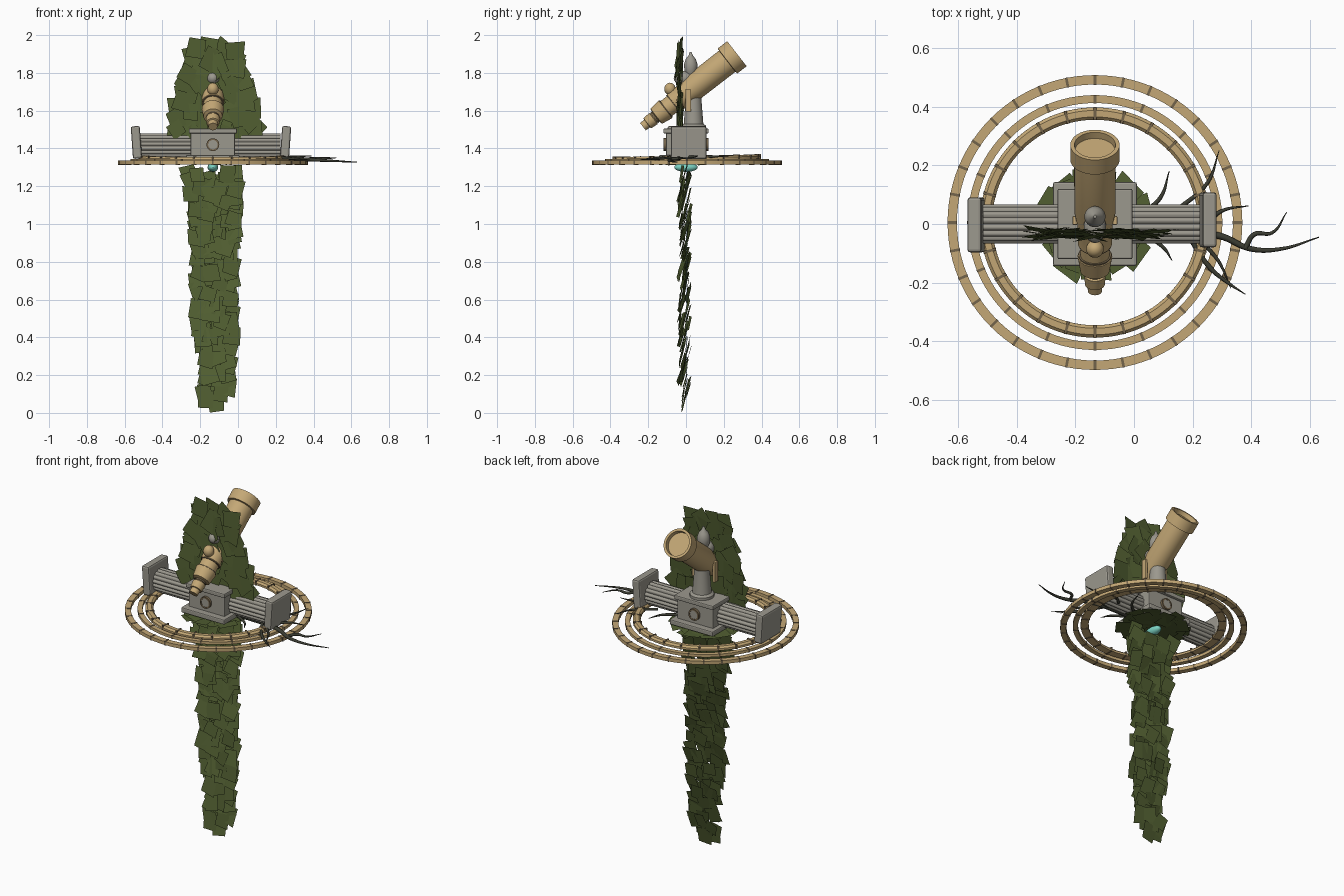
import bpy, bmesh, math, random
from mathutils import Matrix, Vector, Euler

random.seed(7)
if "Cube" in bpy.data.objects:
    bpy.data.objects.remove(bpy.data.objects["Cube"])
CX = -0.133  # main axis of the machine


def material(name, r, g, b):
    m = bpy.data.materials.new(name)
    m.use_nodes = True
    m.diffuse_color = (r, g, b, 1)
    m.node_tree.nodes["Principled BSDF"].inputs["Base Color"].default_value = (r, g, b, 1)
    return m


BRASS = material("brass", 0.55, 0.39, 0.18)
TICK = material("dark_brass", 0.17, 0.125, 0.07)
STONE = material("stone_grey", 0.33, 0.315, 0.27)
LEAF = material("leaf_green", 0.08, 0.11, 0.03)
VINE = material("vine_bark", 0.045, 0.047, 0.033)
GEM = material("aqua_gem", 0.2, 0.65, 0.55)


def finish(name, bm, mat, smooth=False, fix=True):
    if fix:
        bmesh.ops.recalc_face_normals(bm, faces=bm.faces)
    me = bpy.data.meshes.new(name)
    bm.to_mesh(me)
    bm.free()
    ob = bpy.data.objects.new(name, me)
    bpy.context.collection.objects.link(ob)
    me.materials.append(mat)
    if smooth:
        bpy.ops.object.select_all(action='DESELECT')
        ob.select_set(True)
        bpy.context.view_layer.objects.active = ob
        bpy.ops.object.shade_smooth_by_angle(angle=math.radians(35))
    return ob


def box(name, loc, size, mat, rot=(0, 0, 0), bevel=0.006):
    bm = bmesh.new()
    bmesh.ops.create_cube(bm, size=1, matrix=Matrix.LocRotScale(Vector(loc), Euler(rot), Vector(size)))
    ob = finish(name, bm, mat)
    if bevel:
        mod = ob.modifiers.new("bevel", 'BEVEL')
        mod.width, mod.segments = bevel, 2
    return ob


def lathe(name, profile, mat, matrix, segs=32, closed=False):
    # profile holds (height, radius) pairs, turned about local z
    bm = bmesh.new()
    rows = []
    for h, r in profile:
        rows.append([bm.verts.new(matrix @ Vector((r * math.cos(a), r * math.sin(a), h)))
                     for a in (math.tau * i / segs for i in range(segs))])
    if closed:
        rows.append(rows[0])
    for low, high in zip(rows, rows[1:]):
        for i in range(segs):
            j = (i + 1) % segs
            bm.faces.new((low[i], low[j], high[j], high[i]))
    if not closed:
        bm.faces.new(rows[0])
        bm.faces.new(rows[-1])
    return finish(name, bm, mat, True)


def sphere(name, loc, scale, mat):
    bm = bmesh.new()
    bmesh.ops.create_uvsphere(bm, u_segments=20, v_segments=12, radius=1,
                              matrix=Matrix.LocRotScale(Vector(loc), None, Vector(scale)))
    return finish(name, bm, mat, True)


def ring(name, inner, outer, z, height, ticks, tilt=0, chamfer=0.0):
    base = Matrix.Translation((CX, 0.005, z)) @ Matrix.Rotation(tilt, 4, 'X')
    h, c = height / 2, chamfer
    lathe(name, [(-h, inner), (h - c, inner), (h, inner + c), (h, outer - c), (h - c, outer), (-h, outer)],
          BRASS, base, 96, True)
    bm = bmesh.new()
    for i in range(ticks):
        turn = Matrix.Rotation(math.tau * i / ticks, 4, 'Z')
        place = turn @ Matrix.Translation(((inner + outer) / 2, 0, 0))
        size = Matrix.Diagonal((outer - inner + 0.002, 0.009, height + 0.004, 1))
        bmesh.ops.create_cube(bm, size=1, matrix=base @ place @ size)
    finish(name + "_ticks", bm, TICK)


# Graduated rings
ring("outer_ring", 0.47, 0.502, 1.325, 0.02, 32)
ring("middle_ring", 0.407, 0.434, 1.335, 0.016, 16)
ring("inner_ring", 0.35, 0.392, 1.35, 0.022, 24, math.radians(1), 0.01)

# Central pedestal
box("pedestal_base", (CX, 0, 1.35), (0.285, 0.285, 0.03), STONE)
box("pedestal_block", (CX, 0, 1.42), (0.235, 0.21, 0.15), STONE)
box("pedestal_cap", (CX, 0, 1.492), (0.255, 0.24, 0.026), STONE)
for side, name in ((-1, "front"), (1, "back")):
    face = Matrix.Translation((CX, side * 0.108, 1.42)) @ Matrix.Rotation(math.pi / 2, 4, 'X')
    lathe(name + "_boss_rim", [(-0.012, 0.025), (0.012, 0.025), (0.012, 0.034), (-0.012, 0.034)],
          TICK, face, 24, True)
    lathe(name + "_boss", [(-0.01, 0.025), (0.01, 0.025)], STONE, face, 24)


# Fluted side drums and tilted end slabs
def drum(name, x0, x1):
    bm = bmesh.new()
    n = 96
    outline = []
    for i in range(n):
        a = math.tau * i / n
        r = 0.068 - 0.009 * (1 - abs(math.sin(a * 8)))
        outline.append(bm.verts.new((x0, r * math.cos(a), 1.412 + r * math.sin(a))))
    face = bm.faces.new(outline)
    out = bmesh.ops.extrude_face_region(bm, geom=[face])
    moved = [v for v in out["geom"] if isinstance(v, bmesh.types.BMVert)]
    bmesh.ops.translate(bm, verts=moved, vec=(x1 - x0, 0, 0))
    finish(name, bm, STONE, True)


drum("right_drum", -0.515, -0.24)
drum("left_drum", -0.02, 0.225)
box("right_end_slab", (-0.538, -0.003, 1.432), (0.048, 0.188, 0.172), STONE, (0, math.radians(-4), 0), 0.01)
box("left_end_slab", (0.252, 0.014, 1.432), (0.048, 0.188, 0.172), STONE, (0, math.radians(4), 0), 0.01)

# Mount column, finial and brackets
lathe("mount_column", [(1.5, 0.066), (1.52, 0.066), (1.53, 0.052), (1.68, 0.04), (1.73, 0.04)],
      STONE, Matrix.Translation((CX, 0.04, 0)))
lathe("finial", [(1.72, 0.03), (1.77, 0.032), (1.79, 0.024), (1.81, 0.033), (1.845, 0.036),
                 (1.875, 0.026), (1.89, 0.012), (1.91, 0.005)],
      STONE, Matrix.Translation((CX, 0.025, 0)), 24)
sphere("finial_shoulder", (CX, -0.01, 1.772), (0.038, 0.055, 0.038), STONE)
for side, name in ((-1, "right"), (1, "left")):
    box(name + "_bracket", (CX + side * 0.068, 0.012, 1.655), (0.016, 0.03, 0.12), BRASS, bevel=0.003)

# Telescope, turned about its slanted axis
start, end = Vector((CX, -0.228, 1.515)), Vector((CX, 0.27, 1.902))
aim = Matrix.Translation(start) @ (end - start).to_track_quat('Z', 'Y').to_matrix().to_4x4()
lathe("telescope", [(0, 0.024), (0.028, 0.026), (0.03, 0.034), (0.07, 0.037), (0.075, 0.03), (0.085, 0.03),
                    (0.09, 0.05), (0.15, 0.059), (0.155, 0.05), (0.2, 0.05), (0.205, 0.058), (0.29, 0.06),
                    (0.34, 0.07), (0.565, 0.071), (0.567, 0.084), (0.63, 0.084), (0.63, 0.07), (0.605, 0.068)],
      BRASS, aim, 40)
for i, (h, r) in enumerate(((0.08, 0.034), (0.153, 0.056), (0.203, 0.056))):
    lathe("telescope_band_%d" % (i + 1), [(h - 0.004, r), (h + 0.004, r)], TICK, aim)
sphere("finder_knob", (CX, -0.085, 1.715), (0.03, 0.03, 0.033), BRASS)
lathe("finder_stem", [(1.65, 0.018), (1.70, 0.018)], BRASS, Matrix.Translation((CX, -0.08, 0)), 16)

# Gem beneath the pedestal
sphere("gem", (CX, 0.0, 1.3), (0.028, 0.062, 0.024), GEM)


# Leaves: loose overlapping cards
def card(bm, loc, rot, size):
    m = Matrix.LocRotScale(Vector(loc), Euler(rot), None)
    pts = [(x * size * random.uniform(0.4, 0.55), y * size * random.uniform(0.42, 0.6), 0)
           for x, y in ((-1, -1), (1, -1), (1, 1), (-1, 1))]
    bm.faces.new([bm.verts.new(m @ Vector(p)) for p in pts])


def span(stops, z):
    for (z0, a0, b0), (z1, a1, b1) in zip(stops, stops[1:]):
        if z <= z1:
            t = (z - z0) / (z1 - z0)
            return a0 + (a1 - a0) * t, b0 + (b1 - b0) * t
    return stops[-1][1:]


def curtain(name, stops, step, size, y, spread, tilt, spin):
    bm = bmesh.new()
    z = stops[0][0]
    while z <= stops[-1][0]:
        left, right = span(stops, z)
        count = max(2, round((right - left) / step) + 1)
        for i in range(count):
            x = left + (right - left) * i / (count - 1) + random.uniform(-0.012, 0.012)
            if abs(x - CX) < 0.065 and abs(z - 1.3) < 0.06:
                continue  # opening around the gem
            rot = (math.pi / 2 - tilt * random.uniform(0.5, 1.3), random.uniform(-spin, spin),
                   random.uniform(-0.2, 0.2))
            card(bm, (x, y + random.uniform(-spread, spread), z + random.uniform(-0.015, 0.015)),
                 rot, size * random.uniform(0.85, 1.15))
        z += step * 0.75
    finish(name, bm, LEAF, fix=False)


curtain("upper_leaves", [(1.47, -0.33, 0.08), (1.6, -0.31, 0.07), (1.75, -0.27, 0.02),
                         (1.9, -0.23, -0.015), (1.94, -0.21, -0.03)],
        0.06, 0.1, -0.033, 0.014, 0.1, 0.7)
curtain("hanging_leaves", [(0.065, -0.175, -0.13), (0.12, -0.165, -0.06), (0.3, -0.16, -0.045),
                           (0.38, -0.2, -0.045), (0.7, -0.21, -0.04), (1.0, -0.215, -0.02),
                           (1.28, -0.255, -0.015), (1.3, -0.25, -0.02)],
        0.05, 0.085, -0.008, 0.026, 0.25, 0.35)
bm = bmesh.new()
for i in range(44):
    a, r = i * 2.4, 0.16 * math.sqrt(i / 44)
    card(bm, (CX + r * math.cos(a), r * math.sin(a), 1.322 + random.uniform(-0.006, 0.01)),
         (random.uniform(-0.1, 0.1), random.uniform(-0.1, 0.1), a), 0.095)
finish("leaf_mat", bm, LEAF, fix=False)


# Creeping vines: tapered curves
def vine(name, points, z0, z1, thick):
    cu = bpy.data.curves.new(name, 'CURVE')
    cu.dimensions = '3D'
    cu.bevel_depth, cu.bevel_resolution, cu.resolution_u = thick, 2, 8
    sp = cu.splines.new('BEZIER')
    sp.bezier_points.add(len(points) - 1)
    for i, (p, (x, y)) in enumerate(zip(sp.bezier_points, points)):
        t = i / (len(points) - 1)
        p.co = (x, y, z0 + (z1 - z0) * t)
        p.handle_left_type = p.handle_right_type = 'AUTO'
        p.radius = 1 - 0.85 * t * t
    ob = bpy.data.objects.new(name, cu)
    bpy.context.collection.objects.link(ob)
    cu.materials.append(VINE)


vine("main_vine", [(0.0, -0.02), (0.29, -0.04), (0.4, -0.085), (0.5, -0.085), (0.63, -0.045)], 1.352, 1.328, 0.012)
vine("curling_vine", [(0.38, -0.08), (0.41, -0.035), (0.47, -0.03), (0.52, 0.04)], 1.345, 1.35, 0.009)
vine("back_vine", [(0.15, -0.02), (0.24, 0.0), (0.3, 0.045), (0.39, 0.062)], 1.352, 1.36, 0.01)
vine("far_back_vine", [(0.15, 0.05), (0.25, 0.14), (0.29, 0.25)], 1.352, 1.362, 0.008)
vine("inner_back_vine", [(0.02, 0.03), (0.09, 0.09), (0.12, 0.18)], 1.345, 1.355, 0.009)
vine("front_vine", [(0.18, -0.03), (0.26, -0.15), (0.32, -0.2), (0.38, -0.24)], 1.352, 1.34, 0.009)
vine("small_front_vine", [(0.25, -0.08), (0.29, -0.13), (0.33, -0.22)], 1.352, 1.34, 0.007)
vine("inner_front_vine", [(0.02, -0.03), (0.1, -0.08), (0.13, -0.125)], 1.35, 1.345, 0.008)
